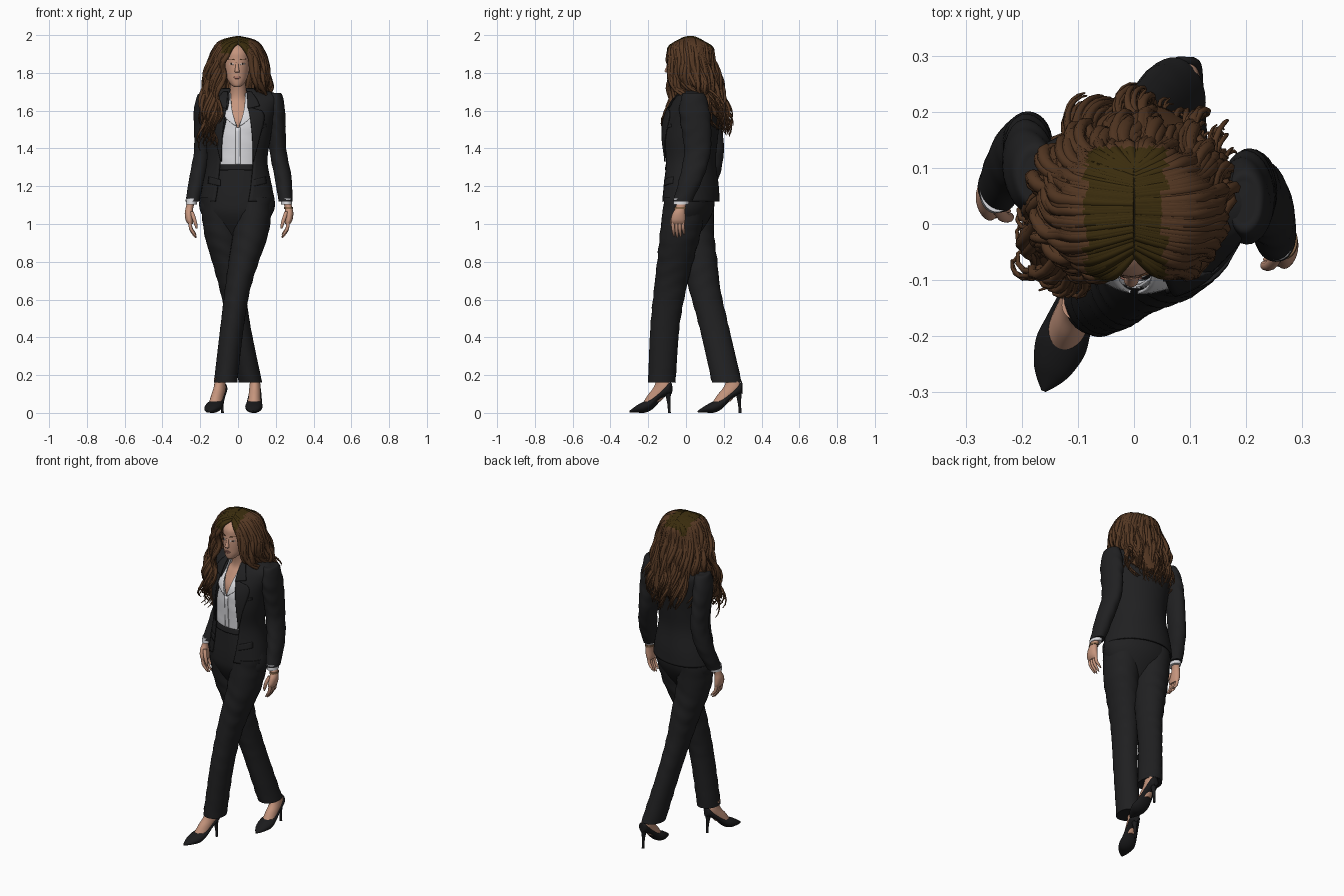
import bpy, bmesh, math, random
from mathutils import Vector, Matrix
random.seed(4)

def material(name, rgb):
    m = bpy.data.materials.new(name)
    m.diffuse_color = (*rgb, 1)
    return m

SUIT = material("charcoal cloth", (0.0145, 0.0145, 0.0155))
SHOE = material("black leather", (0.011, 0.011, 0.012))
SHIRT = material("white cloth", (0.72, 0.72, 0.75))
SKIN = material("skin", (0.56, 0.30, 0.205))
HAIR = material("brown hair", (0.092, 0.04, 0.017))
CROWN = material("dark crown hair", (0.042, 0.025, 0.004))
LIPS = material("lips", (0.40, 0.17, 0.13))
DARK = material("dark eye", (0.05, 0.03, 0.02))
METAL = material("bronze", (0.25, 0.14, 0.07))

def smooth(rows, n=5):
    """Catmull-Rom resampling of rows of numbers."""
    out = []
    for i in range(len(rows) - 1):
        p = [rows[max(i - 1, 0)], rows[i], rows[i + 1], rows[min(i + 2, len(rows) - 1)]]
        for k in range(n):
            t = k / n
            out.append(tuple(0.5 * (2*b + (c - a)*t + (2*a - 5*b + 4*c - d)*t*t + (3*b - a - 3*c + d)*t**3)
                             for a, b, c, d in zip(*p)))
    return out + [tuple(rows[-1])]

def finish(bm, name, mats, thick=0, xf=None, angle=0.8):
    if xf:
        bm.transform(xf)
    bmesh.ops.recalc_face_normals(bm, faces=bm.faces)
    me = bpy.data.meshes.new(name)
    bm.to_mesh(me)
    bm.free()
    ob = bpy.data.objects.new(name, me)
    bpy.context.collection.objects.link(ob)
    for m in mats:
        me.materials.append(m)
    me.polygons.foreach_set("use_smooth", [True] * len(me.polygons))
    me.set_sharp_from_angle(angle=angle)
    if thick:
        s = ob.modifiers.new("thickness", 'SOLIDIFY')
        s.thickness, s.offset = thick, 0
    return ob

def skin_grid(bm, grid, closed, cap):
    vs = [[bm.verts.new(p) for p in row] for row in grid]
    n = len(vs[0])
    for a, b in zip(vs, vs[1:]):
        for j in range(n if closed else n - 1):
            k = (j + 1) % n
            bm.faces.new((a[j], a[k], b[k], b[j]))
    if cap:
        bm.faces.new(vs[0])
        bm.faces.new(vs[-1])

def loft(name, rows, mat, seg=28, shear=0.0, thick=0, n=5, wrinkle=0.0, xf=None):
    """Elliptic rings (z, cx, cy, rx, ry); two extra numbers give a front opening."""
    rows = smooth(rows, n)
    is_open = len(rows[0]) > 5
    grid = []
    for r in rows:
        z, cx, cy, rx, ry = r[:5]
        a0, a1, m = 0, 2 * math.pi, seg
        if is_open:
            lim = lambda v: max(-0.95, min(0.95, v))
            a0 = math.asin(lim((r[6] - cx) / rx))
            a1 = 2 * math.pi + math.asin(lim((r[5] - cx) / rx))
            m = seg + 1
        row = []
        for j in range(m):
            a = a0 + (a1 - a0) * j / seg
            w = 1 + wrinkle * math.sin(z * 75 + 2.2 * math.sin(a * 2)) * math.sin(a + z * 9)
            x = rx * math.sin(a) * w
            row.append((cx + x, cy - ry * math.cos(a) * w + shear * x, z))
        grid.append(row)
    bm = bmesh.new()
    skin_grid(bm, grid, not is_open, not is_open)
    return finish(bm, name, [mat], thick, xf)

def front_y(rows, x, z, shear=0.0):
    rows = sorted(smooth(rows), key=lambda r: r[0])
    z = max(rows[0][0], min(rows[-1][0], z))
    for a, b in zip(rows, rows[1:]):
        if a[0] <= z <= b[0]:
            t = (z - a[0]) / max(b[0] - a[0], 1e-6)
            _, cx, cy, rx, ry = [p + (q - p) * t for p, q in zip(a[:5], b[:5])]
            u = max(-0.97, min(0.97, (x - cx) / rx))
            return cy - ry * math.sqrt(1 - u * u) + shear * (x - cx)

def strip(name, left, right, rows, mat, off=0.006, shear=0.0, thick=0.006, n=4):
    """Panel between two (x, z) edges, laid on the front of a loft."""
    grid = []
    for (xa, za), (xb, zb) in zip(smooth(left, n), smooth(right, n)):
        pts = [(xa + (xb - xa) * k / 6, za + (zb - za) * k / 6) for k in range(7)]
        grid.append([(x, front_y(rows, x, z, shear) - off, z) for x, z in pts])
    bm = bmesh.new()
    skin_grid(bm, grid, False, False)
    return finish(bm, name, [mat], thick)

SH = -0.12
# trousers
HIPS = [(1.33, -.005, .02, .135, .11), (1.25, -.005, .02, .165, .12), (1.12, -.005, .02, .2, .13),
        (1.04, -.005, .015, .18, .115), (.93, 0, .01, .09, .05)]
loft("trouser_hips", HIPS, SUIT, shear=SH)
loft("trouser_front_leg", [(1.14, .09, 0, .098, .115), (.95, .067, -.03, .094, .108), (.8, .03, -.058, .08, .095),
     (.65, -.003, -.085, .067, .085), (.45, -.032, -.112, .062, .077), (.16, -.066, -.128, .062, .073)], SUIT, wrinkle=.025, n=8)
loft("trouser_rear_leg", [(1.14, -.1, .035, .1, .115), (.95, -.083, .046, .096, .103), (.8, -.055, .072, .082, .094),
     (.65, -.028, .1, .068, .083), (.45, .008, .15, .06, .078), (.16, .066, .217, .062, .079)], SUIT, wrinkle=.025, n=8)
strip("waistband", [(-.1, 1.285), (-.1, 1.315)], [(.09, 1.285), (.09, 1.315)], HIPS, SUIT, .012, SH)

# shirt, chest and neck
loft("chest_and_neck", [(1.46, 0, .02, .1, .105), (1.55, 0, .022, .115, .105), (1.62, 0, .03, .09, .076),
     (1.66, 0, .03, .055, .055), (1.71, 0, .02, .043, .047), (1.77, -.003, .005, .042, .05)], SKIN)
SHIRT_ROWS = [(1.3, -.005, .02, .146, .119, -.006, -.004), (1.4, 0, .02, .15, .126, -.001, .001),
              (1.5, 0, .02, .15, .13, -.001, .001), (1.58, 0, .023, .14, .12, -.03, .028),
              (1.64, 0, .035, .1, .09, -.042, .042), (1.69, 0, .035, .06, .058, -.045, .045)]
loft("shirt", SHIRT_ROWS, SHIRT, shear=SH, thick=.005, seg=40, wrinkle=.014)
strip("shirt_placket", [(-.014, 1.31), (-.012, 1.4), (-.012, 1.51)], [(.012, 1.31), (.012, 1.4), (.012, 1.51)],
      SHIRT_ROWS, SHIRT, .003, SH, .004)
for s in (-1, 1):
    strip("shirt_collar", [(s*.006, 1.515), (s*.026, 1.58), (s*.036, 1.64), (s*.038, 1.69)],
          [(s*.03, 1.53), (s*.085, 1.585), (s*.075, 1.65), (s*.052, 1.7)], SHIRT_ROWS, SHIRT, .012, SH)

# jacket body, lapels, pockets
JACKET = [(1.12, -.005, .025, .193, .146, -.12, .055), (1.2, -.005, .025, .18, .142, -.108, .068),
          (1.33, -.005, .02, .156, .132, -.095, .08), (1.45, 0, .02, .167, .142, -.085, .08),
          (1.55, 0, .03, .183, .142, -.064, .072), (1.63, .008, .048, .2, .122, -.05, .058),
          (1.67, .008, .055, .205, .1, -.046, .052), (1.692, .008, .058, .175, .075, -.045, .05),
          (1.715, 0, .055, .075, .06, -.04, .042)]
loft("jacket_body", JACKET, SUIT, shear=SH, thick=.01, seg=44)
for s, d in ((1, 0), (-1, -.008)):
    L = lambda *p: [(s * x + d, z) for x, z in p]
    strip("jacket_lapel", L((.078, 1.33), (.076, 1.45), (.066, 1.55), (.053, 1.62)),
          L((.082, 1.33), (.112, 1.45), (.14, 1.56), (.125, 1.6)), JACKET, SUIT, .011, SH)
    strip("jacket_collar", L((.052, 1.61), (.05, 1.65), (.046, 1.7)), L((.115, 1.625), (.1, 1.66), (.07, 1.7)),
          JACKET, SUIT, .013, SH)
    strip("jacket_pocket_flap", L((.085, 1.2), (.085, 1.235)), L((.15, 1.215), (.145, 1.25)), JACKET, SUIT, .007, SH)
strip("jacket_chest_pocket", [(.105, 1.5), (.105, 1.515)], [(.15, 1.515), (.15, 1.53)], JACKET, SUIT, .007, SH)

# sleeves, cuffs and hands
LEFT = [(1.694, .195, .04, .02, .035), (1.685, .198, .04, .036, .06), (1.6, .2, .045, .049, .08),
        (1.5, .206, .055, .047, .078), (1.38, .213, .06, .045, .07), (1.25, .238, .03, .045, .063),
        (1.12, .252, -.018, .037, .05)]
RIGHT = [(1.69, -.175, .085, .02, .035), (1.68, -.178, .087, .038, .06), (1.6, -.187, .1, .047, .076),
         (1.5, -.188, .122, .045, .071), (1.38, -.19, .138, .044, .062), (1.25, -.213, .118, .044, .058),
         (1.12, -.241, .068, .037, .048)]

def hand(side, x, y, s):
    loft(side + "_cuff", [(1.135, x - s*.003, y, .031, .043), (1.103, x, y - .005, .029, .04)], SHIRT)
    x += s * .006
    loft(side + "_palm", [(1.12, x - s*.006, y, .021, .028), (1.085, x + s*.004, y - .008, .02, .026),
         (1.055, x + s*.007, y - .016, .022, .034), (1.02, x + s*.004, y - .02, .02, .038),
         (1.0, x - s*.001, y - .02, .013, .034)], SKIN)
    for k in range(4):
        fy, ln = y - .046 + k * .0175, (.066, .074, .07, .055)[k]
        loft(side + "_finger", [(1.015, x + s*.003, fy, .009, .009), (1.0 - ln*.35, x - s*.003, fy, .0095, .009),
             (1.0 - ln*.7, x - s*.016, fy + .003, .009, .008), (1.0 - ln, x - s*.03, fy + .005, .004, .004)], SKIN, seg=10, n=3)
    loft(side + "_thumb", [(1.065, x - s*.008, y - .035, .011, .01), (1.03, x - s*.02, y - .05, .011, .01),
         (.995, x - s*.03, y - .052, .009, .009), (.975, x - s*.034, y - .05, .004, .004)], SKIN, seg=10, n=3)

for side, rows, s in (("left", LEFT, 1), ("right", RIGHT, -1)):
    loft(side + "_sleeve", rows, SUIT, wrinkle=.03, n=8)
    hand(side, rows[-1][1] + s * .006, rows[-1][2] - .004, s)
loft("bracelet", [(1.09, .267, -.03, .024, .031), (1.08, .268, -.031, .024, .032)], METAL)

# shoes and feet, drawn with the toe towards -y
def foot(side, x, y, turn):
    xf = Matrix.Translation((x, y, 0)) @ Matrix.Rotation(turn, 4, 'Z')
    prof = smooth([(0, .1, .158, .014), (-.012, .1, .157, .028), (-.06, .07, .112, .035), (-.11, .02, .077, .042),
                   (-.15, .001, .062, .046), (-.19, .001, .042, .036), (-.215, .001, .026, .022), (-.236, .002, .012, .004)])
    bm = bmesh.new()
    skin_grid(bm, [[(w * math.cos(a), yy, (lo + hi) / 2 + (hi - lo) / 2 * math.sin(a))
                    for a in [2 * math.pi * j / 20 for j in range(20)]] for yy, lo, hi, w in prof], True, True)
    finish(bm, side + "_shoe", [SHOE], 0, xf)
    loft(side + "_heel", [(.125, 0, -.022, .022, .022), (.085, 0, -.018, .012, .013), (.04, 0, -.014, .007, .008),
         (0, 0, -.012, .007, .008)], SHOE, seg=14, xf=xf)
    loft(side + "_foot", [(.185, 0, -.07, .026, .028), (.165, 0, -.052, .027, .036), (.13, 0, -.055, .03, .048),
         (.095, 0, -.082, .032, .05), (.06, 0, -.11, .034, .045)], SKIN, xf=xf)
foot("front", -.078, -.077, -.36)
foot("rear", .093, .298, -.06)

# head and face
HEAD = [(1.725, -.005, -.062, .014, .02), (1.735, -.005, -.055, .03, .035), (1.76, -.005, -.04, .048, .055),
        (1.79, -.005, -.02, .06, .077), (1.83, -.005, -.01, .067, .088), (1.87, -.005, -.003, .07, .092),
        (1.91, -.005, 0, .068, .09), (1.945, -.005, .01, .05, .07), (1.965, -.005, .02, .02, .03)]
loft("head", HEAD, SKIN)
loft("nose", [(1.855, -.005, -.09, .007, .008), (1.83, -.005, -.096, .009, .01), (1.81, -.005, -.1, .013, .013),
              (1.802, -.005, -.096, .012, .01)], SKIN, seg=14)
strip("lower_lip", [(-.014, 1.769), (-.022, 1.775)], [(.004, 1.769), (.012, 1.775)], HEAD, LIPS, .002)
strip("upper_lip", [(-.024, 1.776), (-.012, 1.782)], [(.014, 1.776), (.002, 1.782)], HEAD, LIPS, .002)
for s in (-1, 1):
    e = lambda *p: [(s * x - .005, z) for x, z in p]
    strip("eye_white", e((.018, 1.843), (.018, 1.85)), e((.04, 1.844), (.04, 1.851)), HEAD, SHIRT, .001, thick=.003)
    strip("iris", e((.026, 1.842), (.026, 1.851)), e((.034, 1.842), (.034, 1.851)), HEAD, DARK, .002, thick=.003)
    strip("eyebrow", e((.015, 1.868), (.015, 1.872)), e((.046, 1.872), (.046, 1.875)), HEAD, HAIR, .001, thick=.003)

# hair: guide path for each angle round the head (0 = back)
def guide(a, k=1.0):
    s, c = math.sin(a), math.cos(a)
    s1, c1, s2, c2 = math.sin(a * 1.1), math.cos(a * 1.1), math.sin(a * 1.04), math.cos(a * 1.04)
    l = max(0, min(1, (-a - .8) / .7))
    r = max(0, min(1, (a - .9) / .7))
    b, f, g = 1 - l - r, (-a - 1.57) / .9, (a - 1.57) / .9
    mix = lambda p, q, w: tuple(b*i + l*j + r*m for i, j, m in zip(p, q, w))
    p4 = mix((.13*s, .1 + .1*c, 1.62), (-.172 + .045*f, -.055 - .05*f, 1.58), (.14 - .02*g, .09 - .03*g, 1.68))
    p5 = mix((.1*s, .13 + .09*c, 1.5), (-.178 + .06*f, -.06 - .04*f, 1.43), (.13, .165 - .02*g, 1.57))
    w3 = .152 if a > 0 else .165
    return smooth([(0, .022 + .08*c1, 1.976 + .013*k - .035*c1*c1), (.098*s1*k, .02 + .112*c1*k, 1.955 - .027*c1*c1),
                   (.143*s2*k, .02 + .124*c2*k, 1.86), (w3*s*k, .037 + .14*c*k, 1.74), p4, p5], 6)

def crown_rule(bm):
    for f in bm.faces:
        p = f.calc_center_median()
        f.material_index = int(p.z > 1.9 and -.085 < p.x < .055 and p.y < .135)

bm = bmesh.new()
skin_grid(bm, [guide(-2.45 + 4.9 * i / 47, .95)[:28] for i in range(48)], False, False)
crown_rule(bm)
finish(bm, "hair_base", [HAIR, CROWN], .012)

# hair strands: neighbours share one curl so they read as locks
bm = bmesh.new()
N = 300
for i in range(N):
    a = -2.53 + 5.06 * (i + random.random()) / N
    if i % 6 == 0:
        wide = 1.6 if a < -1.2 else 1
        lock = Vector((random.gauss(0, .018 * wide), random.gauss(0, .014), random.gauss(0, .025)))
        lph, lfr, lamp = random.uniform(0, 6.3), random.uniform(13, 21) * wide**.5, random.uniform(.014, .026) * wide**.5
    path = [Vector(p) for p in guide(a, random.uniform(.96, 1.05))]
    path = path[:random.randint(27, 31)]
    jit = lock + Vector((random.gauss(0, .009), random.gauss(0, .007), random.gauss(0, .01)))
    ph = lph + random.uniform(-.5, .5)
    out, side = Vector((math.sin(a), math.cos(a), 0)), Vector((math.cos(a), -math.sin(a), 0))
    pts = []
    for k, p in enumerate(path):
        t = k / 30
        w = lamp * max(0, t - .22) * 1.2
        pts.append(p + jit * max(0, t - .3) * 1.4 + side * w * math.sin(lfr*t + ph) + out * w * math.cos(lfr*t + ph))
    rad, grid = random.uniform(.008, .013), []
    for k, p in enumerate(pts):
        t = k / (len(pts) - 1)
        d = (pts[min(k + 1, len(pts) - 1)] - pts[max(k - 1, 0)]).normalized()
        u = d.cross(side if abs(d.dot(side)) < .9 else out).normalized()
        v = d.cross(u)
        q = rad * (.6 + .4 * min(1, t * 4)) * (1 if t < .7 else 1 - (t - .7) * 2.7)
        grid.append([p + (u * math.cos(h) + v * math.sin(h)) * q for h in [j * math.pi / 3 for j in range(6)]])
    skin_grid(bm, grid, True, True)
crown_rule(bm)
finish(bm, "hair_strands", [HAIR, CROWN], angle=1.2)
